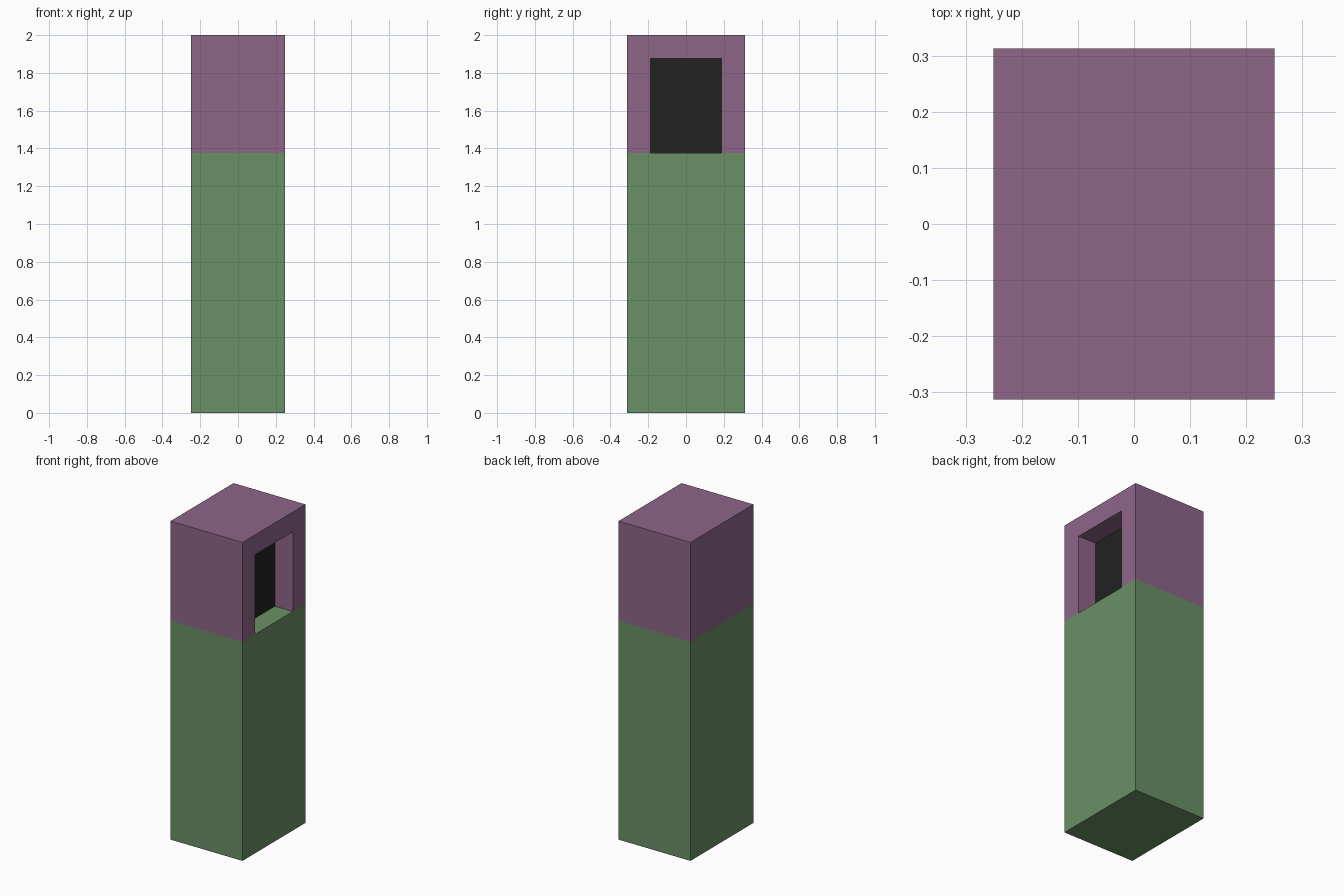
import bpy
import bmesh
from mathutils import Matrix, Vector

if "Cube" in bpy.data.objects:
    bpy.data.objects.remove(bpy.data.objects["Cube"])


def material(name, hex_rgb):
    """Flat colour given as an sRGB hex string, stored as linear values."""
    srgb = [int(hex_rgb[i:i + 2], 16) / 255 for i in (0, 2, 4)]
    linear = [c / 12.92 if c <= 0.04045 else ((c + 0.055) / 1.055) ** 2.4 for c in srgb]
    mat = bpy.data.materials.new(name)
    mat.diffuse_color = (*linear, 1)
    mat.use_nodes = True
    mat.node_tree.nodes["Principled BSDF"].inputs["Base Color"].default_value = mat.diffuse_color
    return mat


def box(name, low, high, *mats):
    """Box between two opposite corners."""
    low, high = Vector(low), Vector(high)
    bm = bmesh.new()
    bmesh.ops.create_cube(bm, size=1, matrix=Matrix.Translation((low + high) / 2)
                          @ Matrix.Diagonal((*(high - low), 1)))
    mesh = bpy.data.meshes.new(name)
    bm.to_mesh(mesh)
    bm.free()
    for mat in mats:
        mesh.materials.append(mat)
    obj = bpy.data.objects.new(name, mesh)
    bpy.context.collection.objects.link(obj)
    return obj


green = material("muted green", "6A9066")
purple = material("dusty purple", "8E6688")
black = material("near black", "222222")

HX, HY = 0.25, 0.3125        # half width and half depth
SPLIT, TOP = 1.375, 2.0      # where the body meets the head, and full height
DEPTH = 0.125                # recess depth

# Lower body; its top is also the floor of the recess
box("body", (-HX, -HY, 0), (HX, HY, SPLIT), green)

# Head with a recess cut into its right side
head = box("head", (-HX, -HY, SPLIT), (HX, HY, TOP), purple, black)
cutter = box("recess_cutter", (HX - DEPTH, -0.1875, SPLIT - 0.1), (HX + 0.1, 0.1875, 1.875), purple)
cutter.hide_render = True
cut = head.modifiers.new("recess", 'BOOLEAN')
cut.operation = 'DIFFERENCE'
cut.solver = 'EXACT'
cut.object = cutter
bpy.context.view_layer.objects.active = head
bpy.ops.object.modifier_apply(modifier=cut.name)
bpy.data.objects.remove(cutter)

# Dark panel: the right-facing back wall of the recess
for face in head.data.polygons:
    is_panel = face.normal.x > 0.9 and face.center.x < HX - 0.01
    face.material_index = 1 if is_panel else 0
